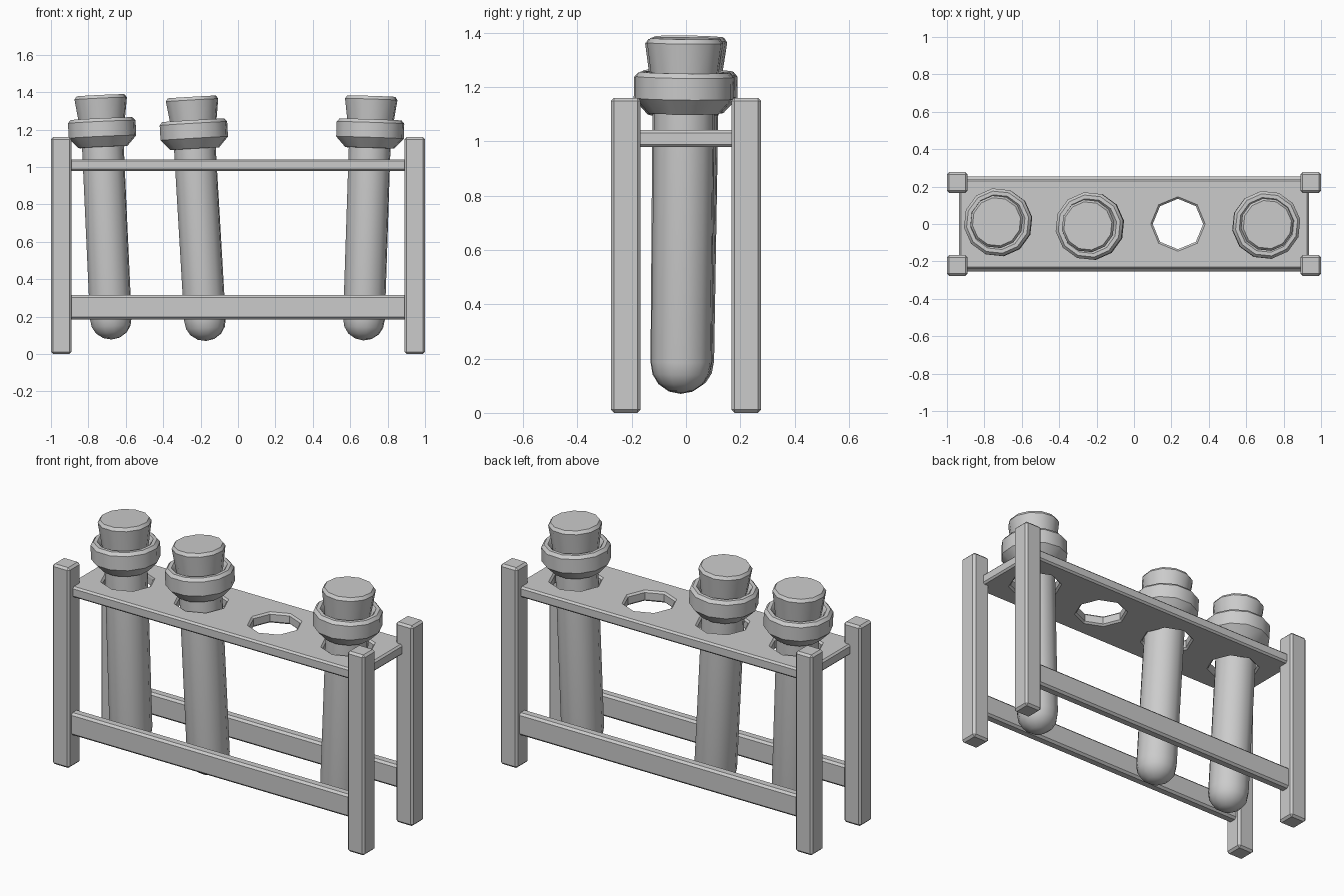
import bpy, bmesh, math
from mathutils import Vector

if "Cube" in bpy.data.objects:
    bpy.data.objects.remove(bpy.data.objects["Cube"])

SIDES = 12


def add_bevel(ob, width):
    m = ob.modifiers.new("chamfer", "BEVEL")
    m.width = width
    m.segments = 1
    m.limit_method = "ANGLE"
    m.angle_limit = math.radians(50)


def box(name, center, size, bevel=0.012):
    bpy.ops.mesh.primitive_cube_add(size=1, location=center)
    ob = bpy.context.object
    ob.name = name
    ob.scale = size
    bpy.ops.object.transform_apply(location=False, rotation=False, scale=True)
    add_bevel(ob, bevel)
    return ob


def lathe(name, profile, base, axis):
    """Revolve (radius, height) points; radius 0 closes to a pole."""
    bm = bmesh.new()
    rings = []
    for r, h in profile:
        if r == 0:
            rings.append([bm.verts.new((0, 0, h))] * SIDES)
        else:
            rings.append([bm.verts.new((r * math.cos(a), r * math.sin(a), h))
                          for a in (2 * math.pi * (i + 0.3) / SIDES for i in range(SIDES))])
    for low, high in zip(rings, rings[1:]):
        for i in range(SIDES):
            j = (i + 1) % SIDES
            quad = [low[i], low[j], high[j], high[i]]
            bm.faces.new(list(dict.fromkeys(quad)))
    bmesh.ops.recalc_face_normals(bm, faces=bm.faces)
    me = bpy.data.meshes.new(name)
    bm.to_mesh(me)
    bm.free()
    ob = bpy.data.objects.new(name, me)
    bpy.context.collection.objects.link(ob)
    ob.location = base
    ob.rotation_mode = "QUATERNION"
    ob.rotation_quaternion = Vector((0, 0, 1)).rotation_difference(axis)
    bpy.ops.object.select_all(action="DESELECT")
    ob.select_set(True)
    bpy.context.view_layer.objects.active = ob
    bpy.ops.object.shade_smooth_by_angle(angle=math.radians(35))
    return ob


# Corner posts
for sx, xn in ((-1, "left"), (1, "right")):
    for sy, yn in ((-1, "front"), (1, "back")):
        box(f"{yn}_{xn}_post", (sx * 0.945, sy * 0.222, 0.58), (0.11, 0.11, 1.16))

# Lower rails
for sy, yn in ((-1, "front"), (1, "back")):
    box(f"{yn}_rail", (0, sy * 0.223, 0.25), (1.86, 0.06, 0.13))

# Top shelf with four octagonal holes
shelf = box("top_shelf", (0, 0, 1.01), (1.87, 0.48, 0.062))
shelf.modifiers.clear()
for i, x in enumerate((-0.705, -0.235, 0.235, 0.705)):
    bpy.ops.mesh.primitive_cylinder_add(vertices=8, radius=0.135, depth=0.3, location=(x, 0, 1.01))
    cutter = bpy.context.object
    cutter.name = f"hole_cutter_{i + 1}"
    cutter.hide_render = True
    cutter.hide_set(True)
    cut = shelf.modifiers.new("hole", "BOOLEAN")
    cut.operation = "DIFFERENCE"
    cut.object = cutter
add_bevel(shelf, 0.01)

# Tilted tubes with flared collars, and tapered stoppers
TUBE = [(0, 0), (0.045, 0.009), (0.083, 0.035), (0.105, 0.07), (0.113, 0.115),
        (0.113, 1.03), (0.132, 1.03), (0.183, 1.085), (0.183, 1.165), (0.168, 1.182),
        (0.148, 1.182), (0.138, 1.17), (0.125, 1.13), (0, 1.13)]
STOPPER = [(0, 1.12), (0.118, 1.12), (0.142, 1.29), (0.13, 1.307), (0, 1.307)]
ENDS = [((-0.675, -0.01, 0.078), (-0.735, 0.012, 1.385)),
        ((-0.17, -0.02, 0.07), (-0.247, -0.01, 1.38)),
        ((0.67, -0.018, 0.073), (0.713, -0.003, 1.38))]
for n, (bottom, top) in enumerate(ENDS, 1):
    axis = (Vector(top) - Vector(bottom)).normalized()
    lathe(f"test_tube_{n}", TUBE, bottom, axis)
    lathe(f"stopper_{n}", STOPPER, bottom, axis)
